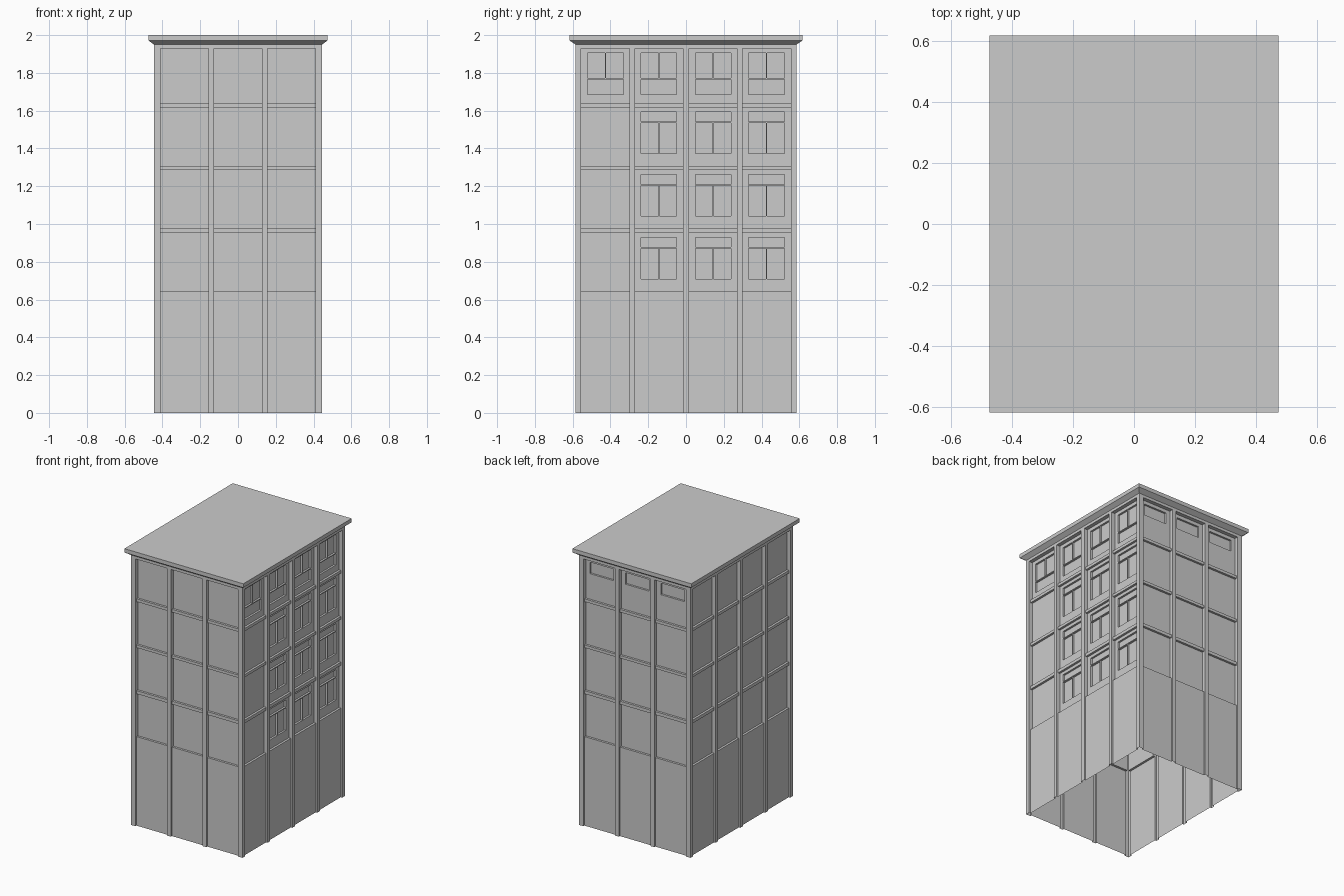
import bpy, bmesh
from mathutils import Vector

if "Cube" in bpy.data.objects:
    bpy.data.objects.remove(bpy.data.objects["Cube"])

HX, HY, WALL_TOP = 0.445, 0.585, 1.95
BAY, PANEL, PANE = 0.012, 0.028, 0.042      # recess depths
ROWS = [(0.643, 0.952), (0.975, 1.285), (1.305, 1.617), (1.638, 1.93)]
NARROW = [(-0.41, -0.156), (-0.127, 0.127), (0.156, 0.41)]
WIDE = [(-0.555, -0.298), (-0.27, -0.016), (0.016, 0.27), (0.298, 0.555)]


def make_object(name, bm):
    mesh = bpy.data.meshes.new(name)
    bm.to_mesh(mesh)
    bm.free()
    obj = bpy.data.objects.new(name, mesh)
    bpy.context.collection.objects.link(obj)
    return obj


def window(col, row, top_floor):
    """Recessed panes: two tall casements and one wide light."""
    a, b, t = col[0] + 0.033, col[1] - 0.033, row[1]
    m, g = (a + b) / 2, 0.003
    if top_floor:
        tall, wide = (t - 0.158, t - 0.025), (t - 0.245, t - 0.164)
    else:
        tall, wide = (t - 0.243, t - 0.081), (t - 0.075, t - 0.023)
    return [(a, m - g, *tall, PANE), (m + g, b, *tall, PANE), (a, b, *wide, PANE)]


def wall(name, normal, half_width, distance, columns, panes=()):
    """Single-skin stepped wall: rectangles (u0, u1, z0, z1, depth) pushed inward."""
    rects = [(a, b, 0, ROWS[-1][1], BAY) for a, b in columns]
    rects += [(a, b, z0, z1, PANEL) for a, b in columns for z0, z1 in ROWS]
    rects += panes
    us = sorted({-half_width, half_width} | {v for r in rects for v in r[:2]})
    zs = sorted({0, WALL_TOP} | {v for r in rects for v in r[2:4]})
    n = Vector(normal)
    side = Vector((0, 0, 1)).cross(n)
    bm = bmesh.new()

    def depth(i, j):
        u, z = (us[i] + us[i + 1]) / 2, (zs[j] + zs[j + 1]) / 2
        return max([0] + [d for a, b, c, e, d in rects if a < u < b and c < z < e])

    def quad(*pts):
        bm.faces.new([bm.verts.new(n * (distance - d) + side * u + Vector((0, 0, z)))
                      for u, z, d in pts])

    for i in range(len(us) - 1):
        for j in range(len(zs) - 1):
            d, u0, u1, z0, z1 = depth(i, j), us[i], us[i + 1], zs[j], zs[j + 1]
            quad((u0, z0, d), (u1, z0, d), (u1, z1, d), (u0, z1, d))
            if i and depth(i - 1, j) != d:
                p = depth(i - 1, j)
                quad((u0, z0, p), (u0, z0, d), (u0, z1, d), (u0, z1, p))
            if j and depth(i, j - 1) != d:
                p = depth(i, j - 1)
                quad((u0, z0, p), (u1, z0, p), (u1, z0, d), (u0, z0, d))
    bmesh.ops.remove_doubles(bm, verts=bm.verts, dist=1e-5)
    bmesh.ops.dissolve_limit(bm, angle_limit=0.01, verts=bm.verts, edges=bm.edges)
    bmesh.ops.triangulate(bm, faces=[f for f in bm.faces if len(f.verts) > 4])
    return make_object(name, bm)


# Windows on the right side: all columns but the first, plus the whole top floor
right_panes = []
for k, row in enumerate(ROWS):
    for c, col in enumerate(WIDE):
        if c > 0 or k == 3:
            right_panes += window(col, row, k == 3)

# Wide top-floor lights on the back
back_panes = [(a + 0.033, b - 0.033, 1.822, 1.905, PANE) for a, b in NARROW]

# Four walls, open at the bottom
wall("front_wall", (0, -1, 0), HX, HY, NARROW)
wall("right_wall", (1, 0, 0), HY, HX, WIDE, right_panes)
wall("back_wall", (0, 1, 0), HX, HY, NARROW, back_panes)
wall("left_wall", (-1, 0, 0), HY, HX, WIDE)

# Roof slab with a sloped cornice underneath
bm = bmesh.new()
rings = []
for x, y, z in [(HX, HY, WALL_TOP), (0.475, 0.618, 1.972), (0.475, 0.618, 2.0)]:
    rings.append([bm.verts.new((sx * x, sy * y, z))
                  for sx, sy in [(-1, -1), (1, -1), (1, 1), (-1, 1)]])
for lo, hi in zip(rings, rings[1:]):
    for i in range(4):
        k = (i + 1) % 4
        bm.faces.new((lo[i], lo[k], hi[k], hi[i]))
bm.faces.new(rings[-1])
make_object("roof", bm)
